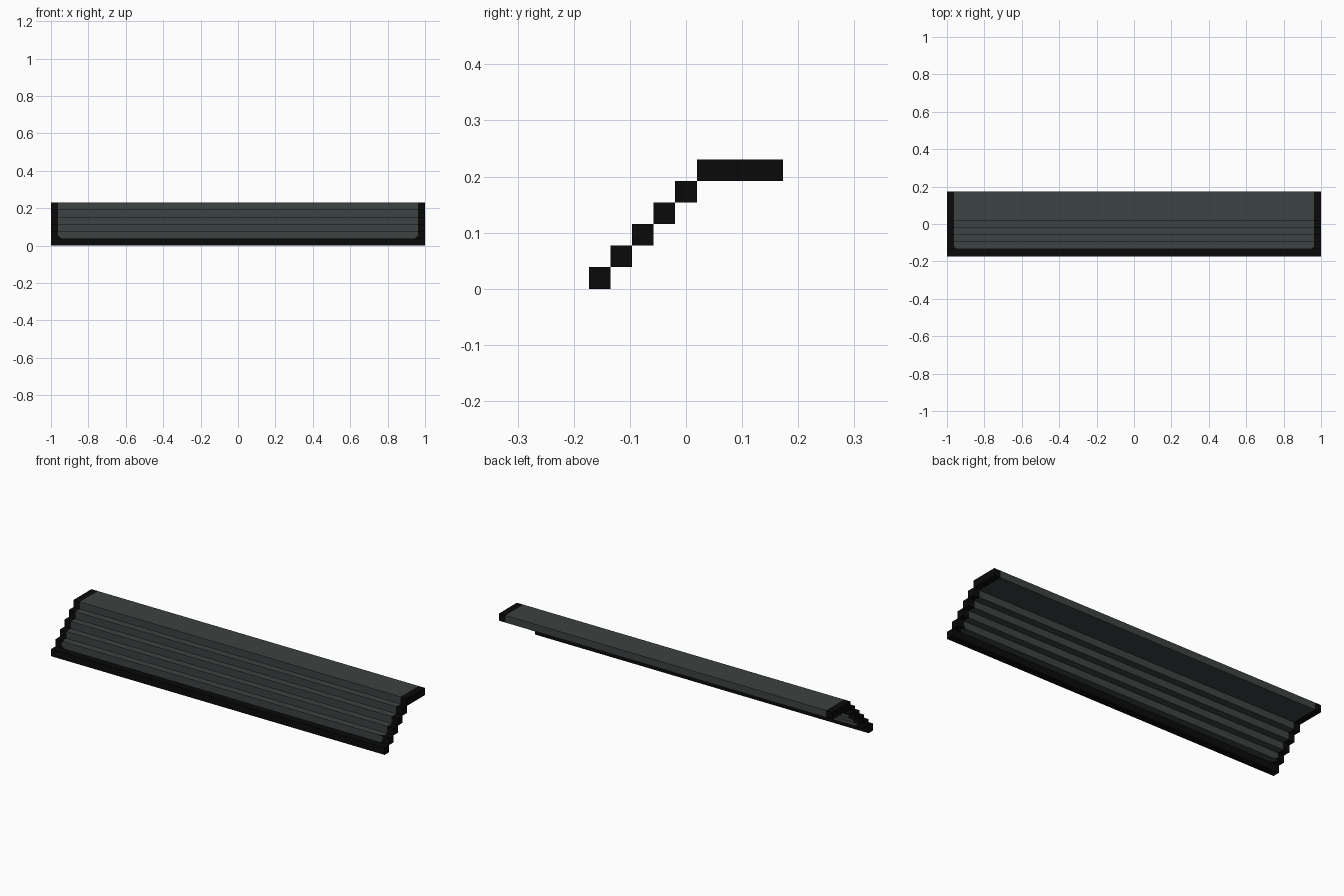
import bpy, bmesh
from mathutils import Vector

if "Cube" in bpy.data.objects:
    bpy.data.objects.remove(bpy.data.objects["Cube"])

U = 2 / 52          # one step unit
CH = 0.016          # small cut corner of the grey field
EDGE = 1 - U        # where the black side border begins


def material(name, rgb):
    m = bpy.data.materials.new(name)
    m.diffuse_color = (*rgb, 1)
    m.use_nodes = True
    m.node_tree.nodes["Principled BSDF"].inputs["Base Color"].default_value = m.diffuse_color
    return m


grey = material("slate_grey", (0.045, 0.055, 0.054))
black = material("border_black", (0.003, 0.003, 0.003))


def bar(name, y0, y1, z0, z1, all_black=False, cut_corner=False):
    """Full-width bar with black ends; optionally all black or with cut corners."""
    bm = bmesh.new()
    bmesh.ops.create_cube(bm, size=1)
    for v in bm.verts:
        v.co = Vector((v.co.x * 2, y0 + (v.co.y + .5) * (y1 - y0), z0 + (v.co.z + .5) * (z1 - z0)))

    def cut(co, no, faces=None):
        faces = faces or bm.faces[:]
        geom = list({e for f in faces for e in f.edges}) + list({v for f in faces for v in f.verts}) + faces
        bmesh.ops.bisect_plane(bm, geom=geom, plane_co=co, plane_no=no)

    if not all_black:
        for s in (-1, 1):
            cut((s * EDGE, 0, 0), (1, 0, 0))
    if cut_corner:
        for s in (-1, 1):
            for axis in (1, 2):      # treads are cut along y, risers along z
                bm.normal_update()
                faces = [f for f in bm.faces if abs(f.normal[3 - axis]) > .9]
                no = [s, 0, 0]
                no[axis] = -1
                cut((s * (EDGE - CH), y0, z0), no, faces)
    bm.normal_update()
    for f in bm.faces:
        c = f.calc_center_median()
        dark = all_black or abs(c.x) > EDGE - 1e-4
        if cut_corner and abs(c.x) > EDGE - CH:
            dark = True
        f.material_index = int(dark)
    me = bpy.data.meshes.new(name)
    bm.to_mesh(me)
    bm.free()
    me.materials.append(grey)
    me.materials.append(black)
    bpy.context.collection.objects.link(bpy.data.objects.new(name, me))


# Five square steps rising toward the back, the lowest one black
for i in range(5):
    y = (i - 4.5) * U
    bar(f"step_{i + 1}", y, y + U, i * U, (i + 1) * U, all_black=(i == 0), cut_corner=(i == 1))

# Wide landing at the top
bar("landing", 0.5 * U, 4.5 * U, 5 * U, 6 * U)
